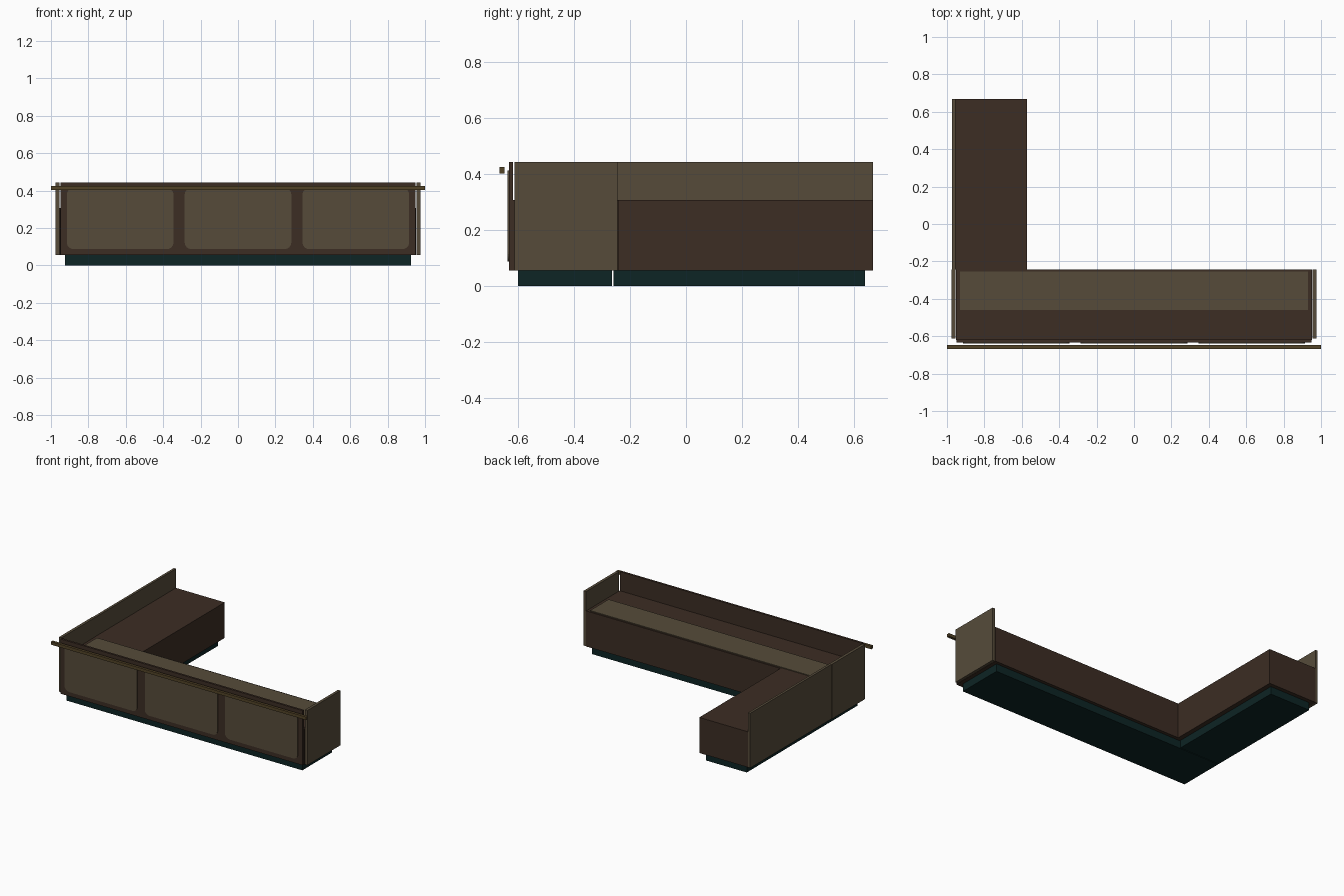
import bpy, bmesh, math

if "Cube" in bpy.data.objects:
    bpy.data.objects.remove(bpy.data.objects["Cube"])


def material(name, rgb):
    m = bpy.data.materials.new(name)
    m.diffuse_color = (*rgb, 1)
    m.use_nodes = True
    m.node_tree.nodes["Principled BSDF"].inputs["Base Color"].default_value = m.diffuse_color
    return m


BROWN = material("dark brown wood", (0.045, 0.026, 0.017))
TAN = material("taupe panel", (0.093, 0.071, 0.042))
TEAL = material("dark teal plinth", (0.004, 0.018, 0.018))
BRASS = material("aged brass", (0.085, 0.056, 0.02))


def finish(name, bm, mat):
    bmesh.ops.recalc_face_normals(bm, faces=bm.faces)
    me = bpy.data.meshes.new(name)
    bm.to_mesh(me)
    bm.free()
    me.materials.append(mat)
    ob = bpy.data.objects.new(name, me)
    bpy.context.collection.objects.link(ob)
    return ob


def box(name, x, y, z, mat):
    bm = bmesh.new()
    bmesh.ops.create_cube(bm, size=1)
    for v in bm.verts:
        v.co = [r[0] + (c + 0.5) * (r[1] - r[0]) for c, r in zip(v.co, (x, y, z))]
    return finish(name, bm, mat)


def rounded_panel(name, x, z, y, r, mat, seg=6):
    # rounded rectangle in the xz plane, extruded along y
    bm = bmesh.new()
    corners = [(x[1] - r, z[1] - r), (x[0] + r, z[1] - r),
               (x[0] + r, z[0] + r), (x[1] - r, z[0] + r)]
    verts = []
    for i, (cx, cz) in enumerate(corners):
        for k in range(seg + 1):
            a = math.pi / 2 * (i + k / seg)
            verts.append(bm.verts.new((cx + r * math.cos(a), y[0], cz + r * math.sin(a))))
    f = bm.faces.new(verts)
    ext = bmesh.ops.extrude_face_region(bm, geom=[f])["geom"]
    for v in ext:
        if isinstance(v, bmesh.types.BMVert):
            v.co.y = y[1]
    return finish(name, bm, mat)


# plinths
box("main_plinth", (-0.925, 0.925), (-0.6, -0.265), (0, 0.055), TEAL)
box("return_plinth", (-0.925, -0.605), (-0.26, 0.64), (0, 0.055), TEAL)

# counter bodies
box("main_counter", (-0.953, 0.953), (-0.62, -0.242), (0.055, 0.307), BROWN)
box("return_counter", (-0.955, -0.572), (-0.242, 0.668), (0.055, 0.307), BROWN)
box("worktop_inlay", (-0.93, 0.93), (-0.46, -0.253), (0.305, 0.312), TAN)

# front board with three rounded panels
box("front_board", (-0.95, 0.95), (-0.633, -0.618), (0.055, 0.443), BROWN)
for i in (-1, 0, 1):
    c = i * 0.63
    rounded_panel(f"front_panel_{i + 2}", (c - 0.285, c + 0.285), (0.087, 0.413),
                  (-0.638, -0.63), 0.035, TAN)

# end panels, and the tall side of the return
for side, s in (("left", -1), ("right", 1)):
    box(f"{side}_end_panel", sorted((s * 0.955, s * 0.975)), (-0.613, -0.244),
        (0.055, 0.443), TAN)
box("return_side_panel", (-0.972, -0.955), (-0.244, 0.668), (0.055, 0.443), TAN)

# front rail
box("front_rail", (-1, 1), (-0.667, -0.648), (0.402, 0.424), BRASS)
